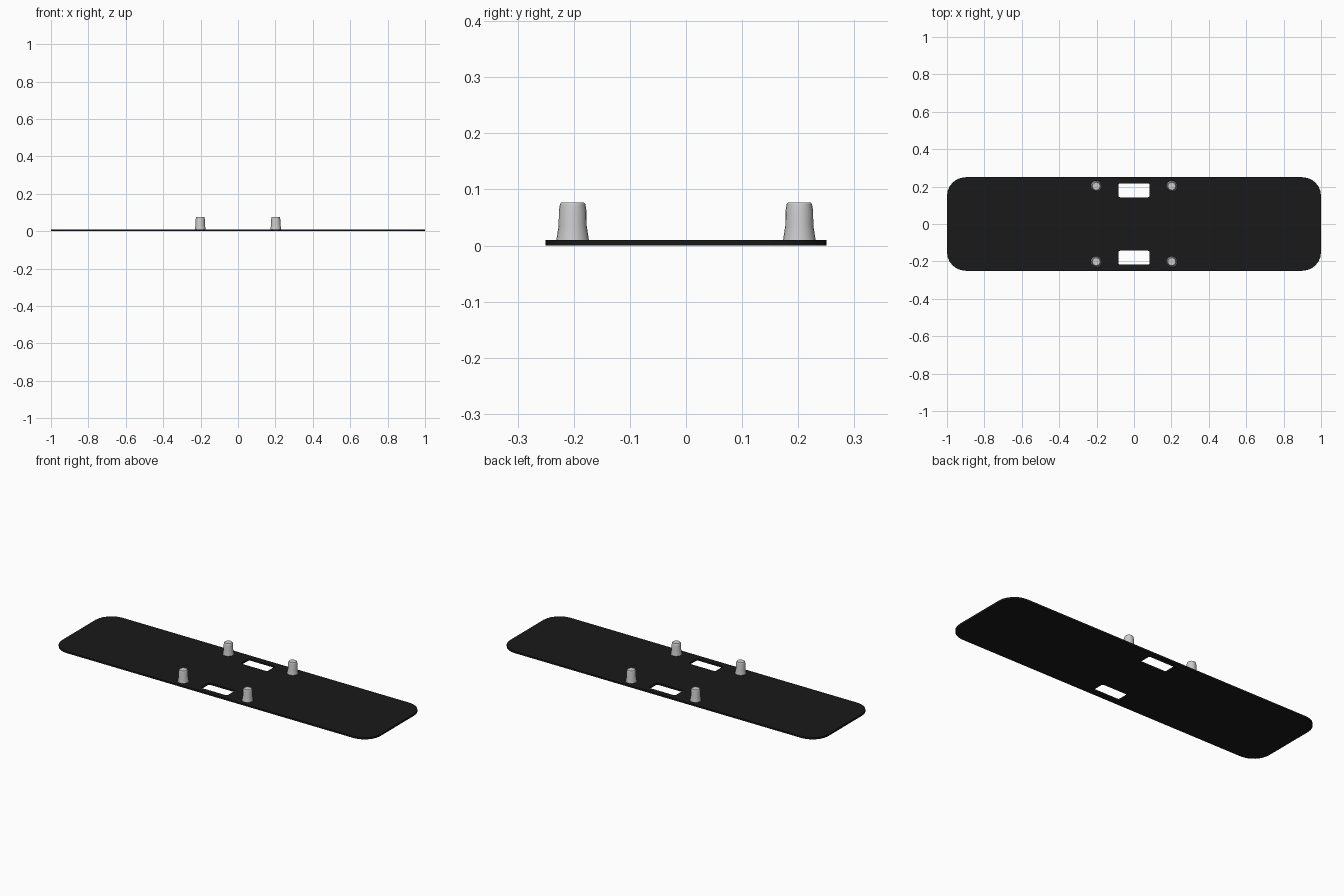
import bpy, bmesh
from math import cos, sin, pi

if "Cube" in bpy.data.objects:
    bpy.data.objects.remove(bpy.data.objects["Cube"])


def material(name, color):
    m = bpy.data.materials.new(name)
    m.diffuse_color = color
    m.use_nodes = True
    m.node_tree.nodes["Principled BSDF"].inputs["Base Color"].default_value = m.diffuse_color
    return m


def rounded_rect(cx, cy, hx, hy, r, seg):
    pts = []
    for i, (sx, sy) in enumerate([(1, 1), (-1, 1), (-1, -1), (1, -1)]):
        for k in range(seg + 1):
            a = (i + k / seg) * pi / 2
            pts.append((cx + sx * (hx - r) + r * cos(a),
                        cy + sy * (hy - r) + r * sin(a)))
    return pts


# Flat black plate: rounded outline with two slots, extruded
curve = bpy.data.curves.new("base_plate", 'CURVE')
curve.dimensions = '2D'
curve.fill_mode = 'BOTH'
curve.extrude = 0.005
outlines = [rounded_rect(0, 0, 1, 0.25, 0.1, 6)]
outlines += [rounded_rect(0, s * 0.18, 0.083, 0.037, 0.008, 3) for s in (1, -1)]
for pts in outlines:
    sp = curve.splines.new('POLY')
    sp.points.add(len(pts) - 1)
    for p, (x, y) in zip(sp.points, pts):
        p.co = (x, y, 0, 1)
    sp.use_cyclic_u = True
plate = bpy.data.objects.new("base_plate", curve)
plate.location.z = 0.005
bpy.context.collection.objects.link(plate)
bpy.context.view_layer.objects.active = plate
plate.select_set(True)
bpy.ops.object.convert(target='MESH')
plate = bpy.context.object
plate.name = "base_plate"
plate.data.materials.clear()
plate.data.materials.append(material("black", (0.01, 0.01, 0.01, 1)))

# Four tapered pegs turned from one profile (radius, height)
profile = [(0.029, 0.01), (0.025, 0.036), (0.0245, 0.063), (0.0225, 0.074), (0.02, 0.077)]
SIDES = 20
bm = bmesh.new()
rings = [[bm.verts.new((r * cos(2 * pi * i / SIDES), r * sin(2 * pi * i / SIDES), z))
          for i in range(SIDES)] for r, z in profile]
for a, b in zip(rings, rings[1:]):
    for i in range(SIDES):
        j = (i + 1) % SIDES
        bm.faces.new((a[i], a[j], b[j], b[i]))
bm.faces.new(rings[-1])
bm.faces.new(rings[0][::-1])
mesh = bpy.data.meshes.new("peg")
bm.to_mesh(mesh)
bm.free()

bpy.ops.object.select_all(action='DESELECT')
for sx, side in ((-1, "left"), (1, "right")):
    for sy, end in ((-1, "front"), (1, "back")):
        peg = bpy.data.objects.new(f"peg_{end}_{side}", mesh)
        peg.location = (sx * 0.202, sy * 0.202, 0)
        bpy.context.collection.objects.link(peg)
        peg.select_set(True)
        bpy.context.view_layer.objects.active = peg
bpy.ops.object.shade_smooth_by_angle(angle=0.5)
